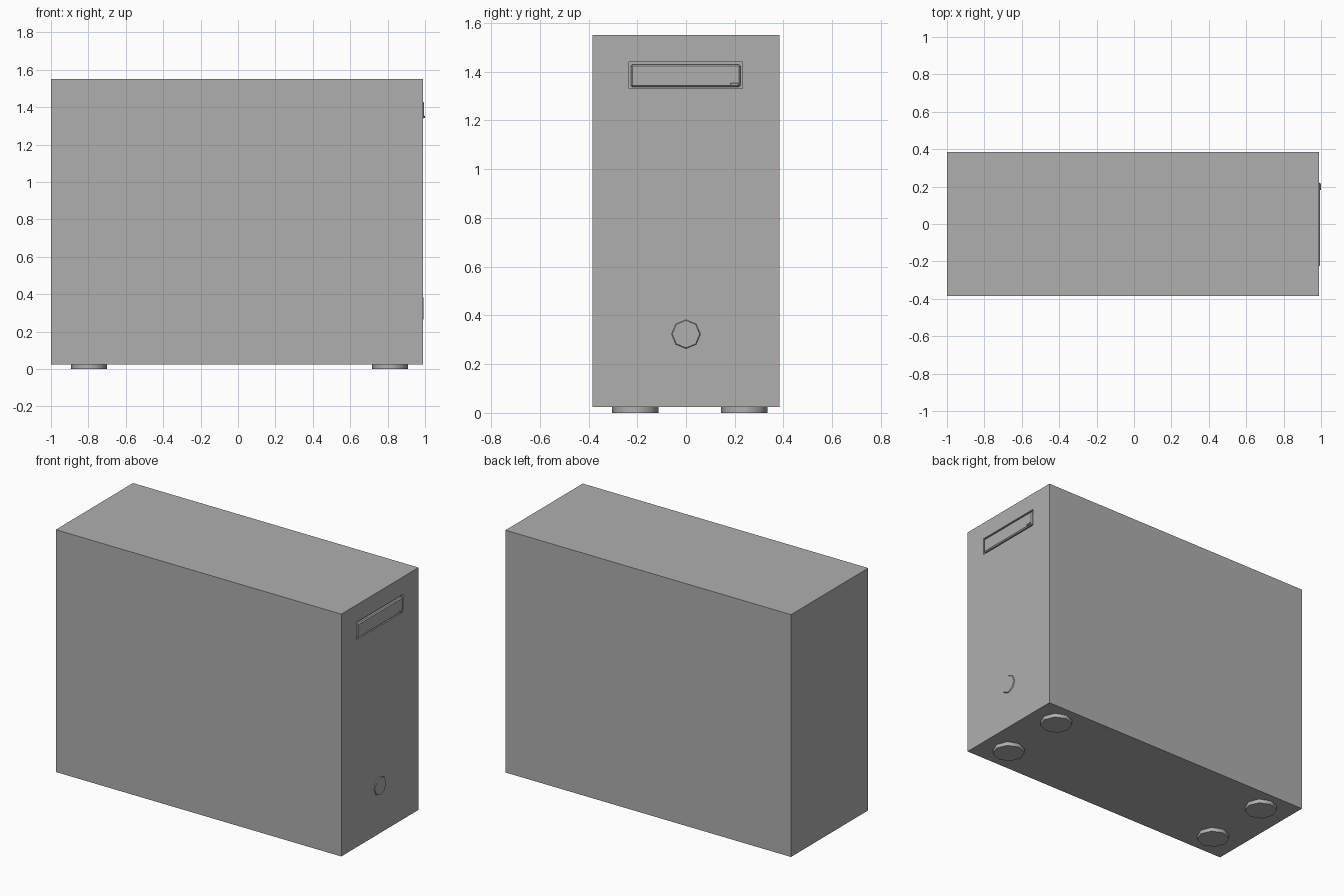
import bpy, math

if "Cube" in bpy.data.objects:
    bpy.data.objects.remove(bpy.data.objects["Cube"])

# Mid grey used on every part
grey = bpy.data.materials.new("mid_grey")
grey.diffuse_color = (0.43, 0.43, 0.43, 1)
grey.use_nodes = True
grey.node_tree.nodes["Principled BSDF"].inputs["Base Color"].default_value = grey.diffuse_color


def finish(ob, name, angle=None):
    """Name the part, colour it and optionally smooth it by angle."""
    ob.name = name
    ob.data.materials.append(grey)
    if angle:
        bpy.ops.object.shade_smooth_by_angle(angle=math.radians(angle))
    return ob


def box(name, x, y, z):
    """Box from (min, max) ranges on each axis."""
    bpy.ops.mesh.primitive_cube_add(size=1, location=[sum(r) / 2 for r in (x, y, z)])
    ob = bpy.context.object
    ob.scale = [r[1] - r[0] for r in (x, y, z)]
    bpy.ops.object.transform_apply(location=False, rotation=False, scale=True)
    return finish(ob, name)


def chamfer(ob, width):
    mod = ob.modifiers.new("chamfer", 'BEVEL')
    mod.width = width
    mod.segments = 1


# Case with a shallow drive bay recess in the right face
case = box("case", (-1, 0.988), (-0.384, 0.384), (0.025, 1.55))
cutter = box("bay_cutter", (0.976, 1.05), (-0.233, 0.231), (1.33, 1.44))
cut = case.modifiers.new("bay", 'BOOLEAN')
cut.object = cutter
cut.operation = 'DIFFERENCE'
cut.solver = 'EXACT'
bpy.context.view_layer.objects.active = case
bpy.ops.object.modifier_apply(modifier="bay")
bpy.data.objects.remove(cutter)

# Disc drive front and its eject button
drive = box("drive_front", (0.97, 0.994), (-0.226, 0.223), (1.337, 1.429))
chamfer(drive, 0.006)
eject = box("eject_button", (0.985, 1.0), (0.182, 0.216), (1.342, 1.354))
chamfer(eject, 0.002)

# Octagonal power button with a chamfered rim
bpy.ops.mesh.primitive_cone_add(vertices=8, radius1=0.064, radius2=0.056, depth=0.012,
                                location=(0.987, 0, 0.323), rotation=(0, math.pi / 2, 0))
finish(bpy.context.object, "power_button", 50)

# Four round feet with smooth sides
for i, x in enumerate((-0.797, 0.812)):
    for j, y in enumerate((-0.208, 0.239)):
        bpy.ops.mesh.primitive_cylinder_add(vertices=8, radius=0.096, depth=0.03,
                                            location=(x, y, 0.015))
        finish(bpy.context.object, f"foot_{i * 2 + j + 1}", 50)
